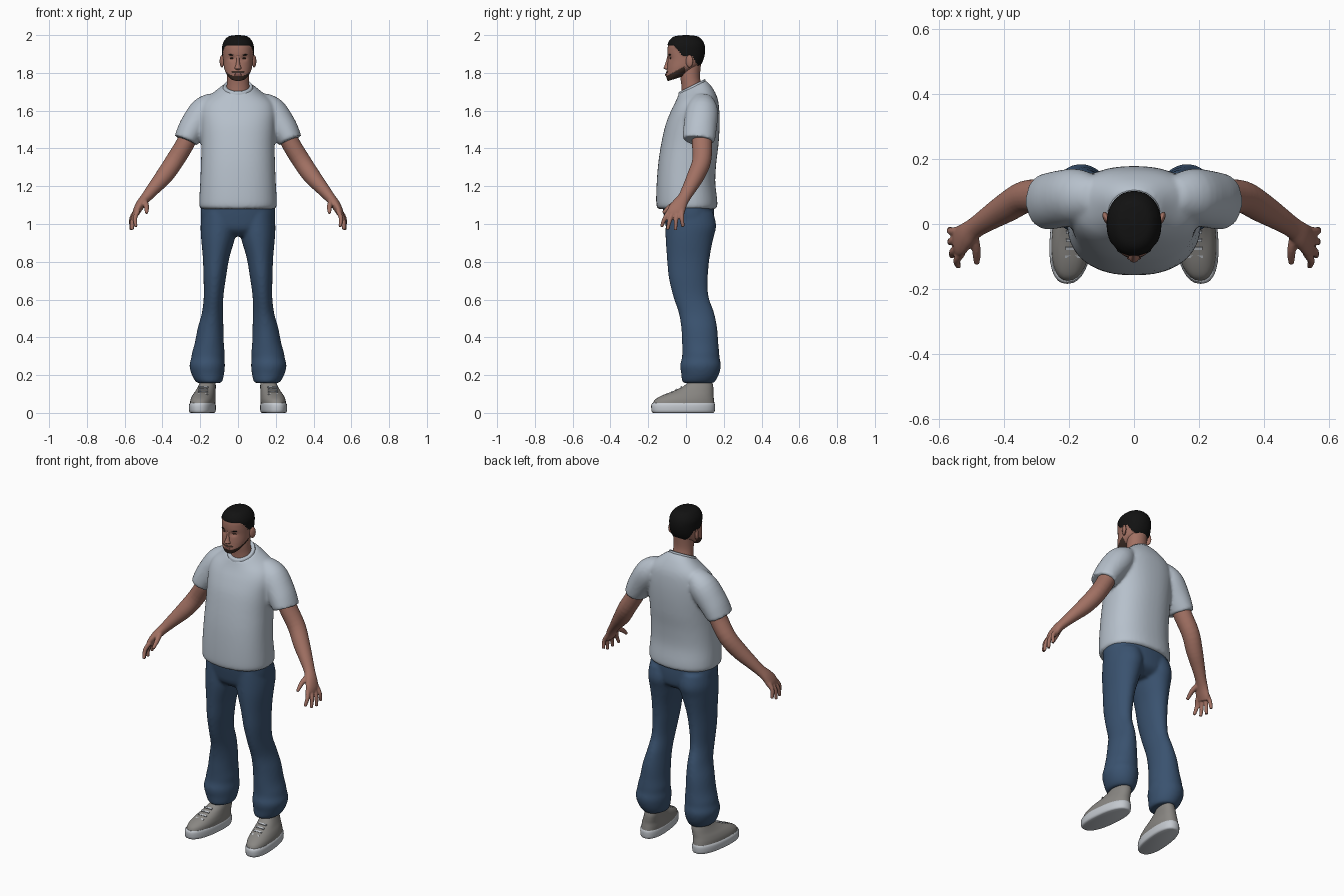
import bpy, bmesh, math
from mathutils import Vector

if "Cube" in bpy.data.objects:
    bpy.data.objects.remove(bpy.data.objects["Cube"])


def material(name, r, g, b):
    m = bpy.data.materials.new(name)
    m.use_nodes = True
    m.diffuse_color = (r, g, b, 1)
    bsdf = m.node_tree.nodes["Principled BSDF"]
    bsdf.inputs["Base Color"].default_value = (r, g, b, 1)
    bsdf.inputs["Roughness"].default_value = 0.8
    return m


SKIN = material("skin", 0.36, 0.165, 0.125)
HAIR = material("black hair", 0.006, 0.006, 0.006)
BEARD = material("brown beard", 0.045, 0.025, 0.018)
SHIRT = material("pale grey shirt", 0.47, 0.53, 0.60)
DENIM = material("blue denim", 0.042, 0.085, 0.16)
SHOE = material("grey shoe", 0.25, 0.24, 0.225)
SOLE = material("light sole", 0.55, 0.58, 0.62)
LIP = material("lips", 0.22, 0.085, 0.07)


def smooth_rings(rings, steps):
    """Catmull-Rom interpolation between cross-sections."""
    out = []
    for i in range(len(rings) - 1):
        a, b, c, d = (rings[min(max(i + k, 0), len(rings) - 1)] for k in (-1, 0, 1, 2))
        for s in range(steps):
            t = s / steps
            out.append([q + 0.5 * t * (r - p + t * (2*p - 5*q + 4*r - d_ + t * (3*(q - r) + d_ - p)))
                        for p, q, r, d_ in zip(a, b, c, d)])
    return out + [list(rings[-1])]


def loft(bm, rings, side=1, segs=32, steps=4, along=False, power=2.0):
    """Skin rings (x, y, z, rx, ry, tilt); along=True turns them to the path."""
    rings = smooth_rings([tuple(r) + (0,) * (6 - len(r)) for r in rings], steps)
    pts = [Vector(r[:3]) for r in rings]
    loops = []
    for i, (x, y, z, rx, ry, tilt) in enumerate(rings):
        t = Vector((0, 0, 1))
        if along:
            t = (pts[min(i + 1, len(pts) - 1)] - pts[max(i - 1, 0)]).normalized()
        u = Vector((0, 1, 0)).cross(t).normalized()
        v = t.cross(u)
        loop = []
        for k in range(segs):
            a = 2 * math.pi * k / segs
            c, s = math.cos(a), math.sin(a)
            p = pts[i] + u * rx * math.copysign(abs(c) ** (2 / power), c) \
                + v * ry * math.copysign(abs(s) ** (2 / power), s)
            p.z += tilt * (p.y - y)
            loop.append(bm.verts.new((p.x * side, p.y, p.z)))
        loops.append(loop)
    for lo, hi in zip(loops, loops[1:]):
        for k in range(segs):
            n = (k + 1) % segs
            bm.faces.new((lo[k], lo[n], hi[n], hi[k]))
    bm.faces.new(loops[0])
    bm.faces.new(loops[-1])


def profile(rows):
    """Rows (z, front, back, rx, tilt) become centred rings."""
    return [(0, (f + b) / 2, z, rx, (b - f) / 2, tilt) for z, f, b, rx, tilt in rows]


def finish(name, bm, *mats, voxel=0, soften=0):
    bmesh.ops.recalc_face_normals(bm, faces=bm.faces)
    me = bpy.data.meshes.new(name)
    bm.to_mesh(me)
    bm.free()
    ob = bpy.data.objects.new(name, me)
    bpy.context.collection.objects.link(ob)
    for m in mats:
        me.materials.append(m)
    bpy.context.view_layer.objects.active = ob
    bpy.ops.object.select_all(action="DESELECT")
    ob.select_set(True)
    bpy.ops.object.shade_smooth_by_angle(angle=math.radians(50))
    if voxel:
        r = ob.modifiers.new("blend", "REMESH")
        r.mode, r.voxel_size, r.use_smooth_shade = "VOXEL", voxel, True
        s = ob.modifiers.new("soften", "SMOOTH")
        s.factor, s.iterations = 0.5, soften
    return ob


def blob(name, mat, loc, size, sides=(1,), turn=0):
    """Ellipsoid, optionally mirrored."""
    for side in sides:
        bm = bmesh.new()
        bmesh.ops.create_uvsphere(bm, u_segments=20, v_segments=12, radius=1)
        ob = finish(name if len(sides) == 1 else ("left_" if side > 0 else "right_") + name, bm, mat)
        ob.location = (loc[0] * side, loc[1], loc[2])
        ob.scale = size
        ob.rotation_euler.z = turn * side


# T-shirt: body and sleeves blended together
bm = bmesh.new()
loft(bm, profile([(1.08, -.145, .155, .192, 0), (1.092, -.155, .165, .204, 0), (1.13, -.158, .165, .205, 0),
                  (1.22, -.155, .155, .200, 0), (1.32, -.147, .160, .196, 0), (1.42, -.132, .172, .194, 0),
                  (1.52, -.110, .178, .198, 0), (1.60, -.082, .176, .200, .05), (1.655, -.06, .165, .178, .15),
                  (1.70, -.045, .135, .118, .32), (1.725, -.038, .105, .080, .48)]), segs=48, power=2.3)
for side in (1, -1):
    loft(bm, [(.12, .085, 1.655, .05, .06), (.175, .085, 1.60, .078, .085), (.235, .075, 1.515, .076, .088),
              (.272, .068, 1.452, .066, .086), (.277, .067, 1.443, .062, .082)], side, along=True)
finish("shirt", bm, SHIRT, voxel=.009, soften=5)

# Collar band
bm = bmesh.new()
loft(bm, [(0, .033, 1.70, .086, .074, .48), (0, .032, 1.722, .080, .072, .5), (0, .031, 1.733, .074, .068, .5),
          (0, .031, 1.730, .062, .056, .5)], segs=40)
finish("collar", bm, SHIRT)

# Trousers: hips and both legs blended together
bm = bmesh.new()
loft(bm, profile([(.935, -.06, .09, .10, 0), (.97, -.10, .14, .17, 0), (1.03, -.115, .15, .196, 0),
                  (1.11, -.125, .145, .194, 0)]), segs=40, power=2.3)
for side in (1, -1):
    loft(bm, [(.152, .065, .158, .062, .080), (.155, .068, .172, .074, .090), (.160, .075, .205, .086, .100),
              (.163, .077, .25, .094, .108), (.160, .078, .29, .088, .100), (.157, .078, .32, .086, .098),
              (.152, .075, .37, .077, .096), (.145, .070, .45, .068, .095), (.135, .055, .53, .056, .094),
              (.129, .025, .62, .052, .094), (.123, .012, .72, .060, .104), (.116, .012, .82, .070, .113),
              (.106, .018, .92, .089, .126), (.101, .026, .99, .097, .134), (.098, .020, 1.06, .094, .125)],
         side)
finish("trousers", bm, DENIM, voxel=.009, soften=5)

# Arms with hands
for side, word in ((1, "left"), (-1, "right")):
    bm = bmesh.new()
    loft(bm, [(.22, .085, 1.56, .05, .055), (.272, .085, 1.44, .049, .054), (.335, .083, 1.335, .049, .050),
              (.39, .052, 1.255, .046, .046), (.445, .018, 1.19, .036, .038), (.487, -.010, 1.14, .028, .033),
              (.515, -.034, 1.105, .025, .040), (.535, -.052, 1.07, .021, .047), (.545, -.06, 1.045, .015, .042)],
         side, segs=24, along=True)
    tips = [(.540, -.130, .985), (.560, -.098, .970), (.566, -.056, .967), (.566, -.016, .985)]
    for i, tip in enumerate(tips):
        base = Vector((.530 + .004 * i, -.088 + .022 * i, 1.068))
        mid = base.lerp(Vector(tip), .5) + Vector((.010, -.003, .004))
        loft(bm, [(*base, .013, .014), (*mid, .0115, .012), (*tip, .009, .009)], side, segs=12, along=True)
    loft(bm, [(.495, -.030, 1.125, .014, .018), (.485, -.080, 1.095, .014, .014), (.484, -.122, 1.058, .009, .009)],
         side, segs=12, along=True)
    finish(word + "_arm", bm, SKIN, voxel=.0045, soften=3)

    # Ankle
    bm = bmesh.new()
    loft(bm, [(.16, .075, .10, .036, .038), (.155, .072, .24, .04, .045)], side, segs=20)
    finish(word + "_ankle", bm, SKIN)

    # Shoe: sole and upper, toe turned slightly outwards
    def toe_out(bm):
        for v in bm.verts:
            v.co.x -= side * .10 * v.co.y
    bm = bmesh.new()
    loft(bm, [(.187, -.015, 0, .058, .158), (.187, -.015, .008, .067, .167), (.187, -.015, .04, .068, .169),
              (.186, -.014, .052, .063, .164)], side, steps=3, power=2.4)
    toe_out(bm)
    finish(word + "_sole", bm, SOLE)
    bm = bmesh.new()
    loft(bm, [(.186, -.013, .045, .064, .164), (.184, -.008, .07, .064, .156), (.181, .010, .093, .059, .135),
              (.176, .038, .115, .052, .107), (.171, .064, .14, .046, .080), (.168, .077, .165, .040, .062)],
         side, power=2.3)
    toe_out(bm)
    finish(word + "_shoe_upper", bm, SHOE)

    # Laces follow the slope of the upper
    for i in range(4):
        bm = bmesh.new()
        bmesh.ops.create_cube(bm, size=1)
        ob = finish(word + "_lace_" + str(i + 1), bm, SOLE)
        ob.scale = (.052, .009, .006)
        ob.location = (side * (.186 - .001 * i), -.100 + .025 * i, .099 + .0125 * i)
        ob.rotation_euler.x = math.radians(27)

# Neck
bm = bmesh.new()
loft(bm, [(0, .04, 1.66, .068, .062), (0, .030, 1.73, .060, .054), (0, .022, 1.78, .057, .052),
          (0, .025, 1.85, .058, .055)])
finish("neck", bm, SKIN)

# Head with hair and beard painted by region
bm = bmesh.new()
loft(bm, profile([(1.768, -.088, -.03, .018, .3), (1.773, -.098, -.005, .040, .3), (1.80, -.102, .035, .063, .25),
                  (1.83, -.101, .07, .074, .12), (1.87, -.096, .088, .078, 0), (1.91, -.098, .097, .080, 0),
                  (1.945, -.095, .095, .079, 0), (1.972, -.083, .082, .067, 0), (1.990, -.058, .058, .046, 0),
                  (1.996, -.01, .012, .01, 0)]), segs=80, steps=8, power=2.15)


def hairline(y):
    if y < -.065:
        return 1.947
    if y < -.018:
        return 1.947 - 1.2 * (y + .065)
    return 1.89 if y < .035 else max(1.82, 1.89 - 2 * (y - .035))


for v in bm.verts:
    x, y, z = v.co
    if y < 0:
        # Eye sockets pressed in, brow and mouth pushed out
        socket = math.exp(-((abs(x) - .032) / .016) ** 2 - ((z - 1.877) / .012) ** 2)
        mouth = math.exp(-(x / .03) ** 2 - ((z - 1.79) / .015) ** 2)
        v.co.y += .008 * socket - .006 * mouth
    if z > hairline(y):
        v.co += (v.co - Vector((0, 0, 1.90))).normalized() * .004
for f in bm.faces:
    x, y, z = f.calc_center_median()
    moustache = abs(x) < .034 and y < 0 and 1.800 < z < 1.809
    if z > hairline(y):
        f.material_index = 1
    elif y < -.005 and z < 1.785 + .55 * (y + .1) or moustache:
        f.material_index = 2
finish("head", bm, SKIN, HAIR, BEARD)

# Nose
bm = bmesh.new()
loft(bm, [(0, -.090, 1.816, .012, .012), (0, -.098, 1.824, .018, .020), (0, -.096, 1.838, .013, .018),
          (0, -.092, 1.865, .008, .013), (0, -.088, 1.892, .008, .010)], segs=20)
finish("nose", bm, SKIN)

# Ears, eyes, brows and lips
both = (1, -1)
blob("ear", SKIN, (.085, .018, 1.862), (.010, .020, .033), both, turn=-.4)
blob("eye", BEARD, (.032, -.0815, 1.877), (.012, .004, .004), both, turn=.3)
blob("brow", HAIR, (.034, -.0865, 1.896), (.019, .005, .0035), both, turn=.3)
blob("lips", LIP, (0, -.106, 1.791), (.022, .005, .006))
